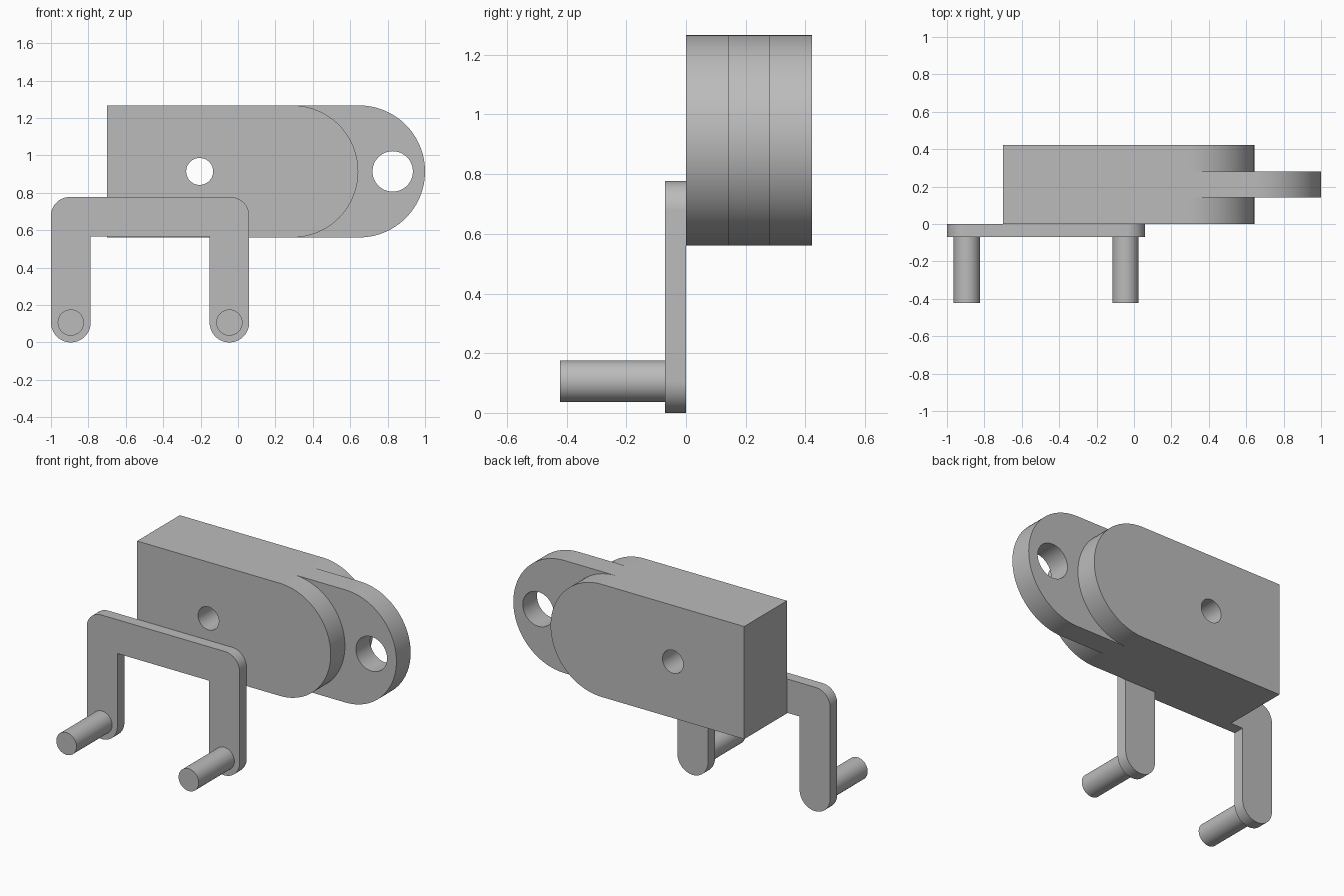
import bpy, bmesh
from math import sin, cos, pi, radians

cube = bpy.data.objects.get("Cube")
if cube:
    bpy.data.objects.remove(cube, do_unlink=True)

grey = bpy.data.materials.new("plain grey")
grey.use_nodes = True
colour = (0.5, 0.5, 0.5, 1)
grey.diffuse_color = colour
grey.node_tree.nodes["Principled BSDF"].inputs["Base Color"].default_value = colour


def arc(cx, cz, r, start, end, steps=32):
    """Points along an arc, angles in degrees."""
    angles = [radians(start + (end - start) * i / steps) for i in range(steps + 1)]
    return [(cx + r * cos(a), cz + r * sin(a)) for a in angles]


def circle(cx, cz, r):
    return arc(cx, cz, r, 0, 360, 48)[:-1]


def plate(name, y0, y1, *outlines):
    """Extrude x-z outlines from y0 to y1; later outlines become holes."""
    curve = bpy.data.curves.new(name, "CURVE")
    curve.dimensions = "2D"
    curve.fill_mode = "BOTH"
    curve.extrude = (y1 - y0) / 2
    for points in outlines:
        spline = curve.splines.new("POLY")
        spline.points.add(len(points) - 1)
        for p, (x, z) in zip(spline.points, points):
            p.co = (x, z, 0, 1)
        spline.use_cyclic_u = True
    obj = bpy.data.objects.new(name, curve)
    bpy.context.collection.objects.link(obj)
    obj.location.y = (y0 + y1) / 2
    obj.rotation_euler.x = pi / 2
    bpy.ops.object.select_all(action="DESELECT")
    obj.select_set(True)
    bpy.context.view_layer.objects.active = obj
    bpy.ops.object.convert(target="MESH")
    obj = bpy.context.object
    obj.name = name

    # Weld caps to the rim
    bm = bmesh.new()
    bm.from_mesh(obj.data)
    bmesh.ops.remove_doubles(bm, verts=bm.verts, dist=0.0001)
    bmesh.ops.recalc_face_normals(bm, faces=bm.faces)
    bm.to_mesh(obj.data)
    bm.free()
    obj.data.materials.clear()
    obj.data.materials.append(grey)
    bpy.ops.object.shade_smooth_by_angle(angle=radians(30))
    return obj


mid, radius, depth = 0.914, 0.353, 0.423
bottom, top = mid - radius, mid + radius

# Main block: square at one end, round at the other, with a pin hole
plate("body_block", 0, depth,
      [(-0.7, top), (-0.7, bottom)] + arc(0.29, mid, radius, -90, 90, 48),
      circle(-0.205, mid, 0.072))

# Tongue growing out of the middle third of the block
plate("tongue", depth / 3, depth * 2 / 3,
      [(0.29, top), (0.29, bottom)] + arc(1 - radius, mid, radius, -90, 90, 48),
      circle(0.827, mid, 0.108))

# Fork bracket: two round-ended legs under a crossbar
left, right, leg, bar_top, bar_low, corner = -1.0, 0.06, 0.106, 0.777, 0.565, 0.1
leg_x = (left + leg, right - leg)
plate("fork_bracket", -0.07, 0,
      arc(left + corner, bar_top - corner, corner, 90, 180, 16)
      + arc(leg_x[0], leg, leg, 180, 360)
      + [(left + 2 * leg, bar_low), (right - 2 * leg, bar_low)]
      + arc(leg_x[1], leg, leg, 180, 360)
      + arc(right - corner, bar_top - corner, corner, 0, 90, 16))

# Pegs at the leg ends
for name, x in zip(("right_peg", "left_peg"), leg_x):
    plate(name, -depth, -0.07, circle(x, leg, 0.07))
